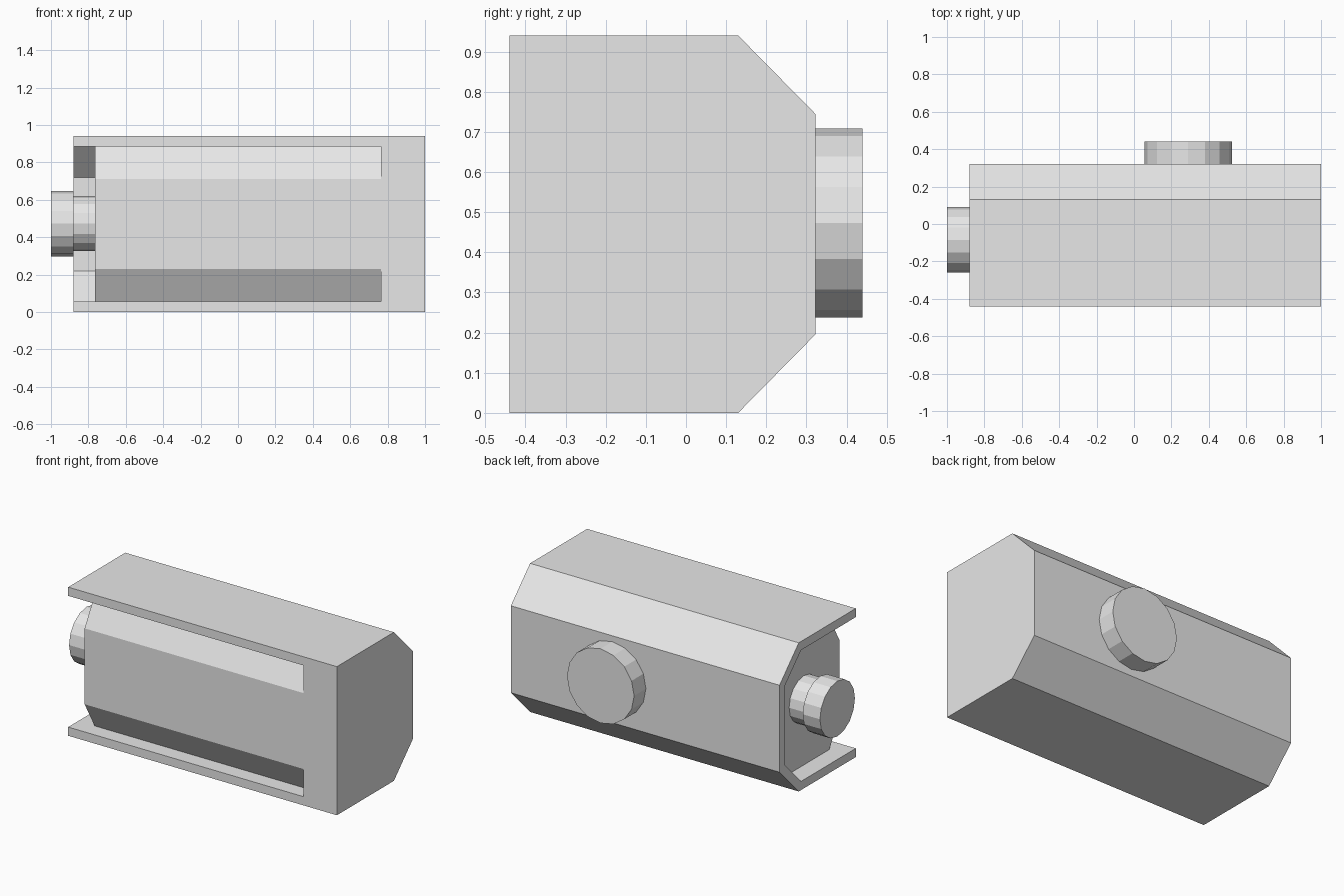
import bpy
import bmesh
import math
from mathutils import Matrix, Vector

cube = bpy.data.objects.get("Cube")
if cube:
    bpy.data.objects.remove(cube, do_unlink=True)

grey = bpy.data.materials.new("light grey")
grey.use_nodes = True
grey.diffuse_color = (0.8, 0.8, 0.8, 1)
grey.node_tree.nodes["Principled BSDF"].inputs["Base Color"].default_value = (0.8, 0.8, 0.8, 1)


def add_object(name, bm):
    bmesh.ops.recalc_face_normals(bm, faces=bm.faces)
    mesh = bpy.data.meshes.new(name)
    bm.to_mesh(mesh)
    bm.free()
    mesh.materials.append(grey)
    obj = bpy.data.objects.new(name, mesh)
    bpy.context.collection.objects.link(obj)
    return obj


def prism(name, profile, x0, x1):
    """Extrude a closed (y, z) profile along x."""
    bm = bmesh.new()
    face = bm.faces.new([bm.verts.new((x0, y, z)) for y, z in profile])
    new = bmesh.ops.extrude_face_region(bm, geom=[face])["geom"]
    bmesh.ops.translate(bm, vec=(x1 - x0, 0, 0),
                        verts=[v for v in new if isinstance(v, bmesh.types.BMVert)])
    return add_object(name, bm)


def knob(name, centre, radius, depth, axis):
    """Sixteen-sided disc with its axis along x or y."""
    turn = Matrix.Rotation(math.pi / 2, 4, 'Y' if axis == 'x' else 'X')
    bm = bmesh.new()
    bmesh.ops.create_cone(bm, cap_ends=True, segments=16, radius1=radius,
                          radius2=radius, depth=depth,
                          matrix=Matrix.Translation(Vector(centre)) @ turn)
    return add_object(name, bm)


HEIGHT, MID = 0.94, 0.47
FRONT, WALL = -0.44, 0.055
BODY_END, GROOVE_END = -0.765, 0.765


def mirrored(lower):
    """Complete a lower half profile by mirroring it about mid height."""
    return lower + [(y, HEIGHT - z) for y, z in reversed(lower)]


# Casing with the two back edges chamfered
casing = prism("casing", mirrored([(FRONT, 0), (0.13, 0), (0.322, 0.195)]), -0.88, 1.0)

# Recess at the end, open to the front
cutters = [prism("recess_cutter",
                 mirrored([(-0.6, WALL), (0.107, WALL), (0.27, 0.22)]), -1.1, BODY_END)]

# Slanted grooves along the top and bottom of the front
groove = [(-0.5, WALL), (-0.34, WALL), (FRONT, 0.23), (-0.5, 0.23)]
cutters.append(prism("lower_groove_cutter", groove, -0.82, GROOVE_END))
cutters.append(prism("upper_groove_cutter",
                     [(y, HEIGHT - z) for y, z in groove], -0.82, GROOVE_END))

for cutter in cutters:
    cutter.hide_render = True
    mod = casing.modifiers.new(cutter.name, 'BOOLEAN')
    mod.operation = 'DIFFERENCE'
    mod.solver = 'EXACT'
    mod.object = cutter

# Apply the cuts and drop the cutters
depsgraph = bpy.context.evaluated_depsgraph_get()
cut_mesh = bpy.data.meshes.new_from_object(casing.evaluated_get(depsgraph))
casing.modifiers.clear()
casing.data = cut_mesh
for cutter in cutters:
    bpy.data.objects.remove(cutter, do_unlink=True)

# Knobs on the back and on the recessed end
knob("back_knob", (0.29, 0.381, 0.473), 0.235, 0.118, 'y')
knob("end_knob_neck", (-0.8225, -0.085, 0.473), 0.147, 0.115, 'x')
knob("end_knob", (-0.94, -0.085, 0.473), 0.175, 0.12, 'x')
